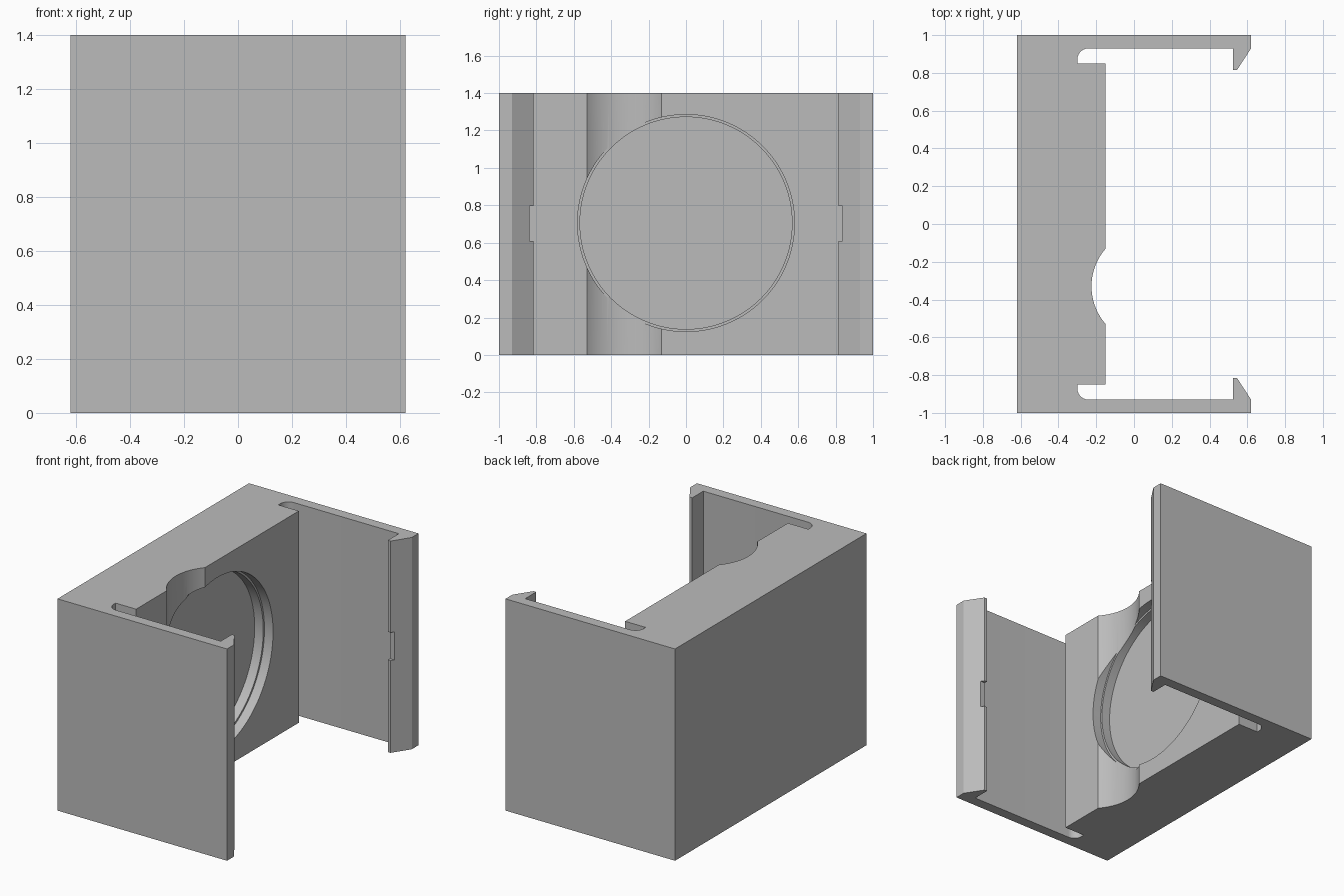
import bpy, bmesh, math
from mathutils import Matrix

cube = bpy.data.objects.get("Cube")
if cube:
    bpy.data.objects.remove(cube, do_unlink=True)

HEIGHT = 1.4
MID_Z = 0.705

grey = bpy.data.materials.new("plain grey")
grey.use_nodes = True
colour = (0.5, 0.5, 0.5, 1)
grey.diffuse_color = colour
grey.node_tree.nodes["Principled BSDF"].inputs["Base Color"].default_value = colour


def make_object(name, bm):
    bmesh.ops.recalc_face_normals(bm, faces=bm.faces)
    mesh = bpy.data.meshes.new(name)
    bm.to_mesh(mesh)
    bm.free()
    mesh.materials.append(grey)
    obj = bpy.data.objects.new(name, mesh)
    bpy.context.collection.objects.link(obj)
    return obj


def arc(cx, cy, r, start, end, steps):
    angles = [start + (end - start) * i / steps for i in range(steps + 1)]
    return [(cx + r * math.cos(a), cy + r * math.sin(a)) for a in angles]


def cylinder_cutter(name, radius, x0, x1):
    bm = bmesh.new()
    place = Matrix.Translation(((x0 + x1) / 2, 0, MID_Z)) @ Matrix.Rotation(math.pi / 2, 4, "Y")
    bmesh.ops.create_cone(bm, cap_ends=True, segments=128, radius1=radius,
                          radius2=radius, depth=x1 - x0, matrix=place)
    return make_object(name, bm)


def box_cutter(name, x, y, z):
    bm = bmesh.new()
    centre = [(a + b) / 2 for a, b in (x, y, z)]
    size = [b - a for a, b in (x, y, z)]
    bmesh.ops.create_cube(bm, size=1,
                          matrix=Matrix.Translation(centre) @ Matrix.Diagonal((*size, 1)))
    return make_object(name, bm)


# Half outline: hooked arm, then relief slot with a rounded corner
half = [(-0.62, 1), (0.62, 1), (0.62, 0.93), (0.545, 0.815), (0.525, 0.815), (0.525, 0.93)]
half += arc(-0.24, 0.87, 0.06, math.pi / 2, math.pi, 10)
half += [(-0.30, 0.85), (-0.15, 0.85)]

# Finger scoop in the block face
scoop_r, scoop_x, scoop_y = 0.304, 0.079, -0.33
spread = math.asin(0.2 / scoop_r)
scoop = arc(scoop_x, scoop_y, scoop_r, math.pi - spread, math.pi + spread, 32)

outline = half + scoop + [(x, -y) for x, y in reversed(half)]

# Extruded bracket body
bm = bmesh.new()
base = bm.faces.new([bm.verts.new((x, y, 0)) for x, y in outline])
top = bmesh.ops.extrude_face_region(bm, geom=[base])["geom"]
bmesh.ops.translate(bm, vec=(0, 0, HEIGHT),
                    verts=[v for v in top if isinstance(v, bmesh.types.BMVert)])
holder = make_object("clip_holder", bm)

# Stepped round pocket and a notch in each hook tip
cutters = [
    cylinder_cutter("pocket_outer_cutter", 0.58, -0.2125, 0.1),
    cylinder_cutter("pocket_inner_cutter", 0.567, -0.275, 0.15),
    box_cutter("left_notch_cutter", (0.45, 0.7), (0.75, 0.836), (0.61, 0.795)),
    box_cutter("right_notch_cutter", (0.45, 0.7), (-0.836, -0.75), (0.61, 0.795)),
]
bpy.ops.object.select_all(action="DESELECT")
holder.select_set(True)
bpy.context.view_layer.objects.active = holder
for cutter in cutters:
    cutter.hide_render = True
    cut = holder.modifiers.new(cutter.name, "BOOLEAN")
    cut.operation = "DIFFERENCE"
    cut.solver = "EXACT"
    cut.object = cutter
    bpy.ops.object.modifier_apply(modifier=cut.name)
    bpy.data.objects.remove(cutter, do_unlink=True)

bpy.ops.object.shade_smooth_by_angle(angle=math.radians(25))
